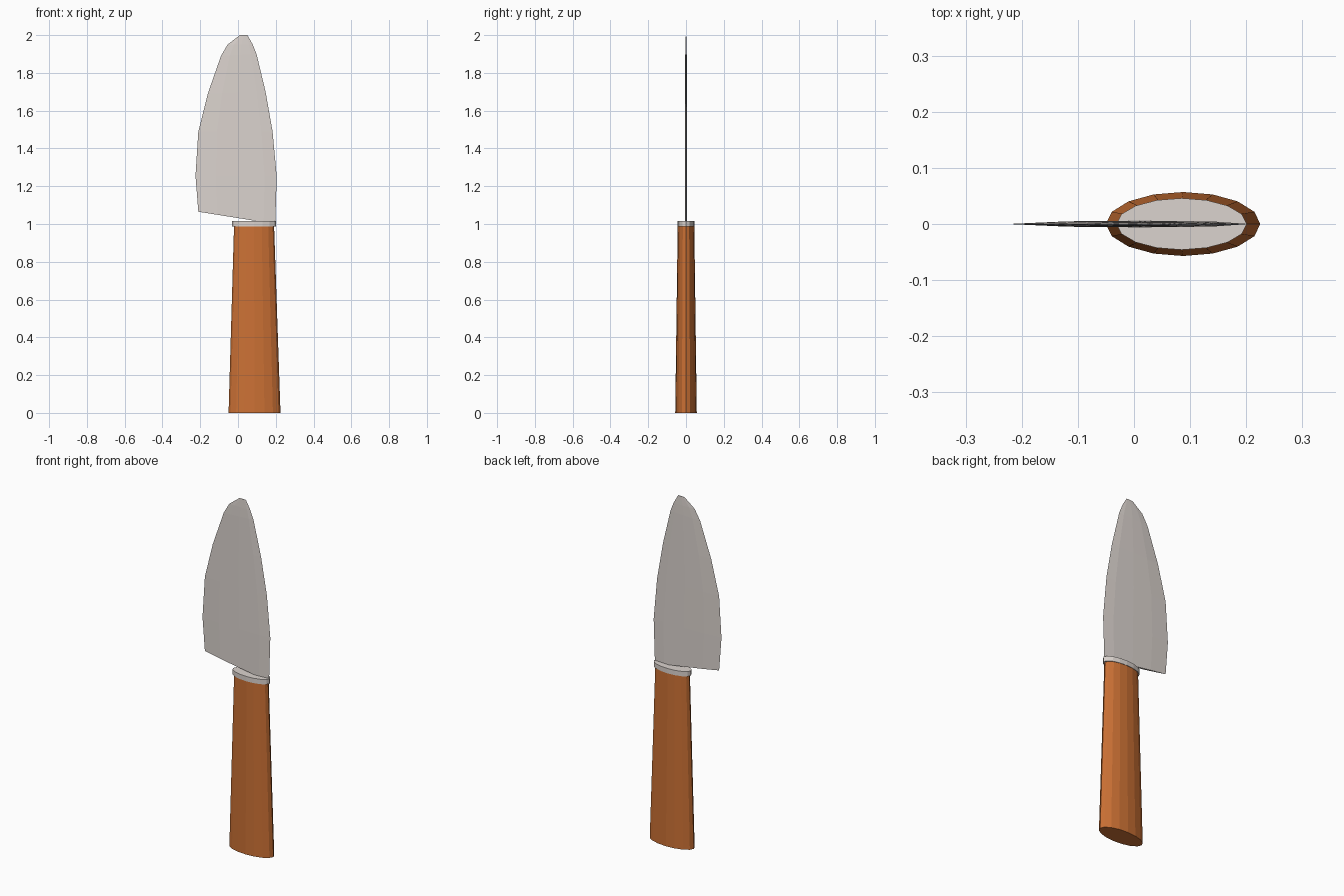
import bpy, bmesh, math

if "Cube" in bpy.data.objects:
    bpy.data.objects.remove(bpy.data.objects["Cube"])


def material(name, colour):
    m = bpy.data.materials.new(name)
    m.diffuse_color = (*colour, 1)
    m.use_nodes = True
    m.node_tree.nodes["Principled BSDF"].inputs["Base Color"].default_value = m.diffuse_color
    return m


def make_object(name, rings, mat):
    """Bridge equal-length closed rings into a capped solid."""
    bm = bmesh.new()
    loops = [[bm.verts.new(p) for p in ring] for ring in rings]
    n = len(loops[0])
    for a, b in zip(loops, loops[1:]):
        for i in range(n):
            j = (i + 1) % n
            bm.faces.new((a[i], a[j], b[j], b[i]))
    bm.faces.new(loops[0][::-1])
    bm.faces.new(loops[-1])
    bmesh.ops.recalc_face_normals(bm, faces=bm.faces)
    mesh = bpy.data.meshes.new(name)
    bm.to_mesh(mesh)
    bm.free()
    mesh.materials.append(mat)
    obj = bpy.data.objects.new(name, mesh)
    bpy.context.collection.objects.link(obj)
    return obj


def oval(cx, rx, ry, z, sides=16):
    return [(cx + rx * math.cos(math.tau * i / sides),
             ry * math.sin(math.tau * i / sides), z) for i in range(sides)]


def blade_ring(xl, zl, xr, zr, t):
    """Thin lens section from cutting edge (left) to spine (right)."""
    def pt(f, y):
        return (xl + (xr - xl) * f, y * t, zl + (zr - zl) * f)
    front = [pt(f, -y) for f, y in ((0.25, 0.8), (0.55, 1), (0.85, 0.75))]
    back = [pt(f, y) for f, y in ((0.85, 0.75), (0.55, 1), (0.25, 0.8))]
    return [pt(0, 0)] + front + [pt(1, 0)] + back


wood = material("orange_wood", (0.60, 0.165, 0.035))
steel = material("steel", (0.71, 0.655, 0.62))

# tapered oval handle
make_object("handle", [oval(0.0875, 0.1375, 0.057, 0),
                       oval(0.085, 0.106, 0.044, 0.99)], wood)

# collar between handle and blade
make_object("collar", [oval(0.085, 0.116, 0.046, 0.987),
                       oval(0.085, 0.116, 0.046, 1.015)], steel)

# blade: edge x, edge z, spine x, spine z, half thickness
sections = [(-0.21, 1.065, 0.197, 1.0, 0.006),
            (-0.225, 1.255, 0.205, 1.25, 0.006),
            (-0.21, 1.49, 0.183, 1.49, 0.0055),
            (-0.16, 1.69, 0.146, 1.70, 0.005),
            (-0.09, 1.89, 0.098, 1.90, 0.004),
            (-0.055, 1.95, 0.078, 1.95, 0.003),
            (0.01, 2.0, 0.05, 2.0, 0.001)]
make_object("blade", [blade_ring(*s) for s in sections], steel)
